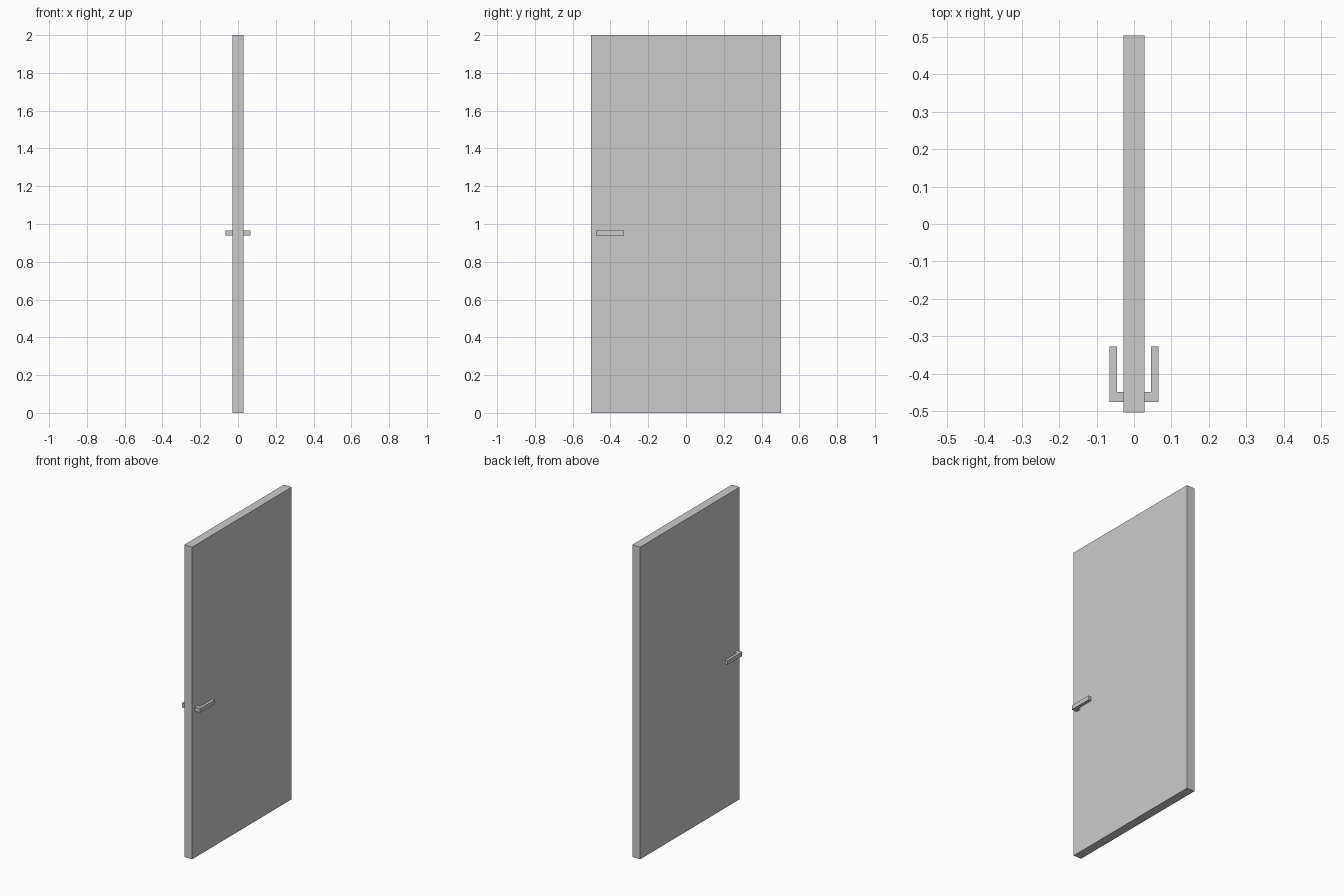
import bpy, bmesh

if "Cube" in bpy.data.objects:
    bpy.data.objects.remove(bpy.data.objects["Cube"])

def prism(name, outline, z0, z1):
    """Extrude a flat XY outline from z0 up to z1."""
    bm = bmesh.new()
    face = bm.faces.new([bm.verts.new((x, y, z0)) for x, y in outline])
    new = bmesh.ops.extrude_face_region(bm, geom=[face])["geom"]
    bmesh.ops.translate(bm, vec=(0, 0, z1 - z0),
                        verts=[v for v in new if isinstance(v, bmesh.types.BMVert)])
    bmesh.ops.recalc_face_normals(bm, faces=bm.faces)
    mesh = bpy.data.meshes.new(name)
    bm.to_mesh(mesh)
    bm.free()
    ob = bpy.data.objects.new(name, mesh)
    bpy.context.collection.objects.link(ob)
    return ob

# Door slab
T, W = 0.028, 0.504
prism("door_panel", [(-T, -W), (T, -W), (T, W), (-T, W)], 0, 2)

# L-shaped lever handles, one on each face
lever = [(T, -0.476), (0.065, -0.476), (0.065, -0.327),
         (0.046, -0.327), (0.046, -0.449), (T, -0.449)]
for side, s in (("right", 1), ("left", -1)):
    prism("handle_" + side, [(s * x, y) for x, y in lever], 0.938, 0.965)
